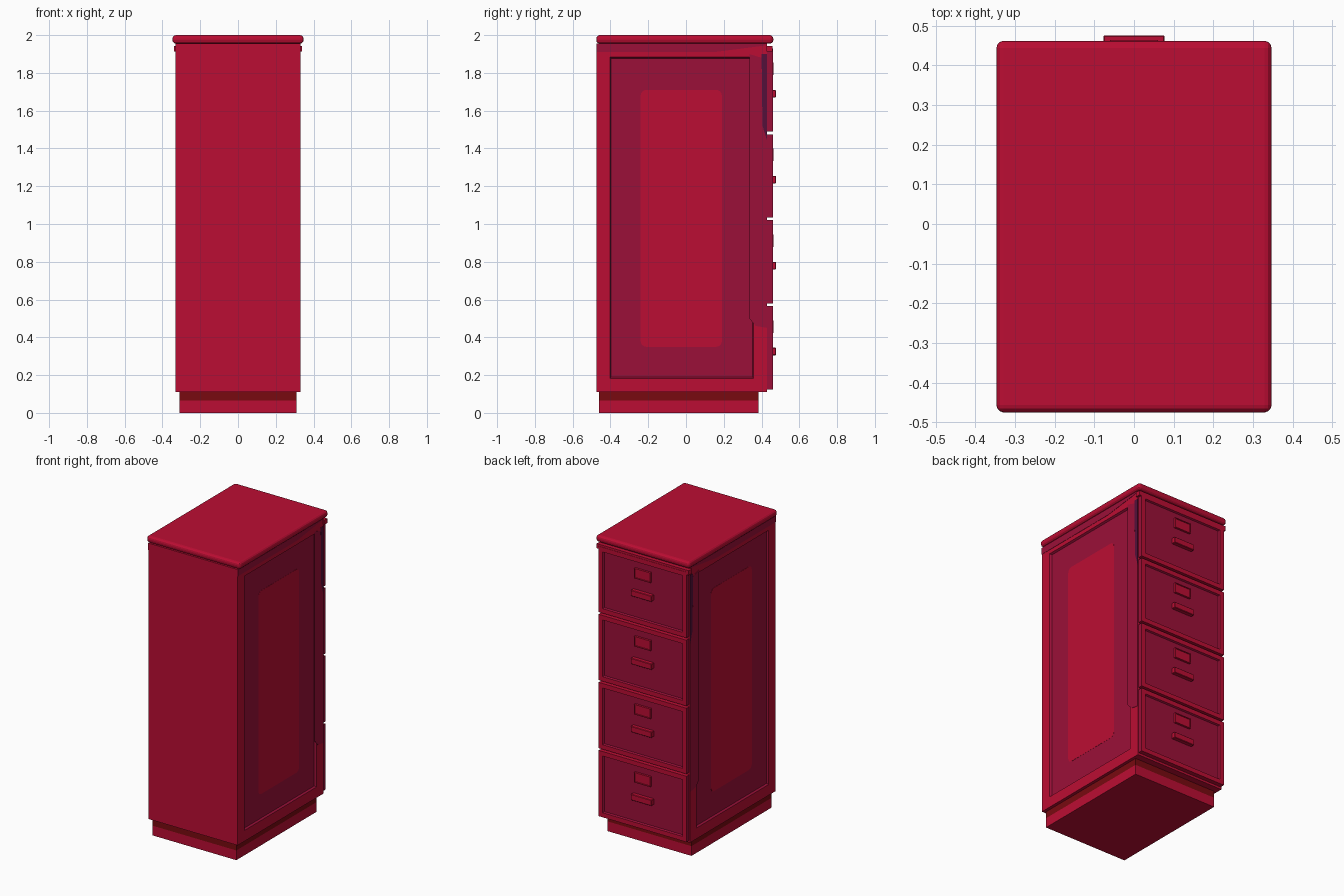
import bpy, bmesh, math
from mathutils import Vector

cube = bpy.data.objects.get("Cube")
if cube:
    bpy.data.objects.remove(cube, do_unlink=True)


def material(name, color):
    m = bpy.data.materials.new(name)
    m.use_nodes = True
    m.diffuse_color = (*color, 1)
    m.node_tree.nodes["Principled BSDF"].inputs["Base Color"].default_value = (*color, 1)
    return m


RED = material("crimson", (0.5, 0.004, 0.033))
PLUM = material("plum red", (0.33, 0.005, 0.04))
MAROON = material("maroon", (0.19, 0.003, 0.005))
VIOLET = material("dark violet", (0.09, 0.005, 0.042))


def finish(bm, name, *mats):
    mesh = bpy.data.meshes.new(name)
    bmesh.ops.recalc_face_normals(bm, faces=bm.faces)
    bm.to_mesh(mesh)
    bm.free()
    for m in mats:
        mesh.materials.append(m)
    obj = bpy.data.objects.new(name, mesh)
    bpy.context.collection.objects.link(obj)
    return obj


def box_mesh(x, y0, y1, z0, z1):
    """Box centred on x = 0 with half width x."""
    bm = bmesh.new()
    bmesh.ops.create_cube(bm, size=1)
    for v in bm.verts:
        v.co = Vector((v.co.x * 2 * x, y1 if v.co.y > 0 else y0, z1 if v.co.z > 0 else z0))
    bm.normal_update()
    return bm


def bevel(obj, width, segments=2):
    mod = obj.modifiers.new("Bevel", 'BEVEL')
    mod.width = width
    mod.segments = segments
    return obj


def sink_panel(bm, face, margin, lip, depth):
    """Frame a face and sink the panel inside it; panel and lip get slot 1."""
    bmesh.ops.inset_region(bm, faces=[face], thickness=margin)
    rim = bmesh.ops.inset_region(bm, faces=[face], thickness=lip, depth=-depth)["faces"]
    for f in rim + [face]:
        f.material_index = 1


def side_plate(name, points, x, mat):
    """Thin painted plate given in (y, z), on both sides of the cabinet."""
    for side, sign in (("right", -1), ("left", 1)):
        bm = bmesh.new()
        face = bm.faces.new([bm.verts.new((sign * x, y, z)) for y, z in points])
        ext = bmesh.ops.extrude_face_region(bm, geom=[face])["geom"]
        for v in ext:
            if isinstance(v, bmesh.types.BMVert):
                v.co.x += sign * 0.002
        finish(bm, f"{side}_{name}", mat)


def rounded_rect(y0, y1, z0, z1, r, n=4):
    pts = []
    corners = ((y1 - r, z1 - r), (y0 + r, z1 - r), (y0 + r, z0 + r), (y1 - r, z0 + r))
    for q, (cy, cz) in enumerate(corners):
        for i in range(n + 1):
            a = (q + i / n) * math.pi / 2
            pts.append((cy + r * math.cos(a), cz + r * math.sin(a)))
    return pts


# Plinth with a dark band under the body
finish(box_mesh(0.31, -0.46, 0.385, 0, 0.065), "plinth", RED)
finish(box_mesh(0.31, -0.46, 0.385, 0.065, 0.11), "plinth_band", MAROON)

# Cabinet body with a sunken panel on each side
bm = box_mesh(0.33, -0.475, 0.43, 0.11, 1.955)
for f in [f for f in bm.faces if abs(f.normal.x) > 0.9]:
    sink_panel(bm, f, 0.102, 0.01, 0.012)
finish(bm, "cabinet_body", RED, PLUM)

# Painted areas on the sides
side_plate("panel_centre", rounded_rect(-0.24, 0.19, 0.35, 1.71, 0.03), 0.317, RED)
side_plate("top_band", [(-0.475, 1.91), (0.15, 1.91), (0.42, 1.945), (0.42, 1.955),
                        (-0.475, 1.955)], 0.33, PLUM)
side_plate("stile", [(0.335, 0.5), (0.37, 0.46), (0.43, 0.45), (0.43, 1.44),
                     (0.405, 1.52), (0.4, 1.88), (0.335, 1.9)], 0.33, PLUM)
side_plate("stile_shade", [(0.43, 1.44), (0.43, 1.9), (0.4, 1.9), (0.405, 1.52)], 0.33, VIOLET)

# Top slab and the trim below it
bevel(finish(box_mesh(0.347, -0.475, 0.462, 1.955, 2.0), "top_slab", RED), 0.018, 3)
finish(box_mesh(0.34, 0.425, 0.458, 1.912, 1.943), "drawer_trim", RED)

# Four drawers, each with a label holder and a handle
for i in range(4):
    z = 0.125 + 0.455 * i
    bm = box_mesh(0.325, 0.43, 0.46, z, z + 0.44)
    for f in list(bm.faces):
        if abs(f.normal.x) > 0.9:
            f.material_index = 1
    front = next(f for f in bm.faces if f.normal.y > 0.9)
    sink_panel(bm, front, 0.043, 0.008, 0.01)
    finish(bm, f"drawer_{i + 1}", RED, PLUM)

    bm = box_mesh(0.06, 0.445, 0.464, z + 0.298, z + 0.365)
    front = next(f for f in bm.faces if f.normal.y > 0.9)
    bmesh.ops.inset_region(bm, faces=[front], thickness=0.007)
    bmesh.ops.inset_region(bm, faces=[front], thickness=0.001, depth=-0.005)
    finish(bm, f"label_holder_{i + 1}", RED)

    bevel(finish(box_mesh(0.077, 0.445, 0.476, z + 0.18, z + 0.22), f"handle_{i + 1}", RED), 0.003, 1)
